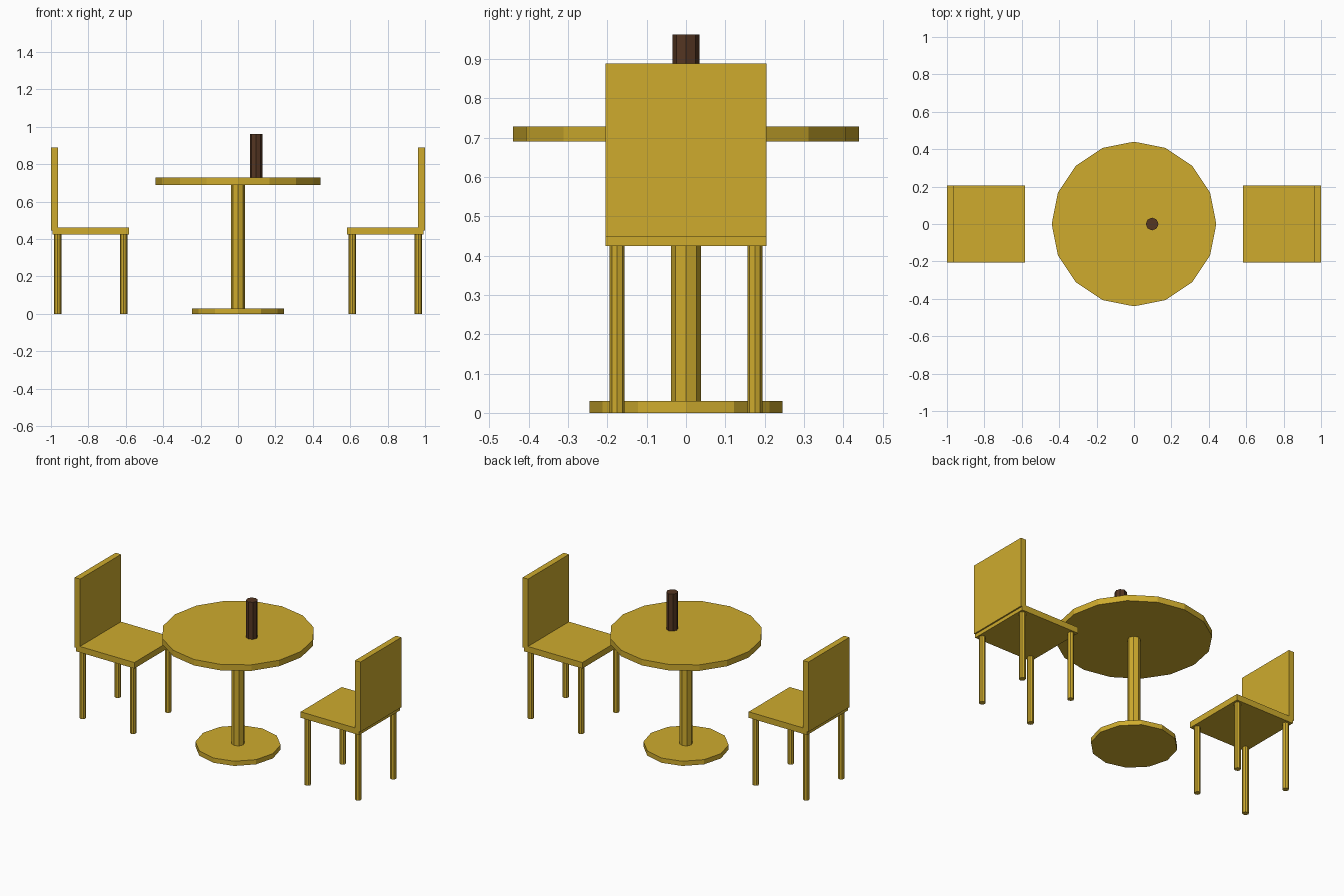
import bpy
import math

if "Cube" in bpy.data.objects:
    bpy.data.objects.remove(bpy.data.objects["Cube"])


def material(name, rgb):
    m = bpy.data.materials.new(name)
    m.diffuse_color = (*rgb, 1.0)
    m.use_nodes = True
    m.node_tree.nodes["Principled BSDF"].inputs["Base Color"].default_value = m.diffuse_color
    return m


WOOD = material("golden_wood", (0.62, 0.41, 0.027))
BROWN = material("dark_brown", (0.09, 0.037, 0.016))


def cylinder(name, x, y, z0, z1, radius, sides, mat=WOOD):
    bpy.ops.mesh.primitive_cylinder_add(vertices=sides, radius=radius, depth=z1 - z0,
                                        location=(x, y, (z0 + z1) / 2))
    ob = bpy.context.object
    ob.name = name
    ob.data.materials.append(mat)
    return ob


def box(name, x0, x1, half_y, z0, z1):
    bpy.ops.mesh.primitive_cube_add(size=1, location=((x0 + x1) / 2, 0, (z0 + z1) / 2))
    ob = bpy.context.object
    ob.name = name
    ob.scale = (abs(x1 - x0), 2 * half_y, z1 - z0)
    bpy.ops.object.transform_apply(location=False, rotation=False, scale=True)
    ob.data.materials.append(WOOD)
    return ob


# Pedestal table
cylinder("table_base", 0, 0, 0, 0.03, 0.245, 12)
cylinder("table_column", 0, 0, 0.03, 0.69, 0.038, 8)
cylinder("table_top", 0, 0, 0.69, 0.728, 0.44, 16)

# Bottle standing on the table
cylinder("bottle", 0.097, 0, 0.728, 0.962, 0.034, 8, BROWN)

# Two facing chairs
for side, s in (("left", -1), ("right", 1)):
    box(side + "_seat", s * 0.582, s * 0.991, 0.205, 0.425, 0.463)
    box(side + "_backrest", s * 0.962, s * 1.0, 0.205, 0.447, 0.889)
    for place, x in (("inner", 0.611), ("outer", 0.964)):
        for end, y in (("front", -0.175), ("back", 0.175)):
            cylinder(f"{side}_{place}_{end}_leg", s * x, y, 0, 0.425, 0.019, 8)
